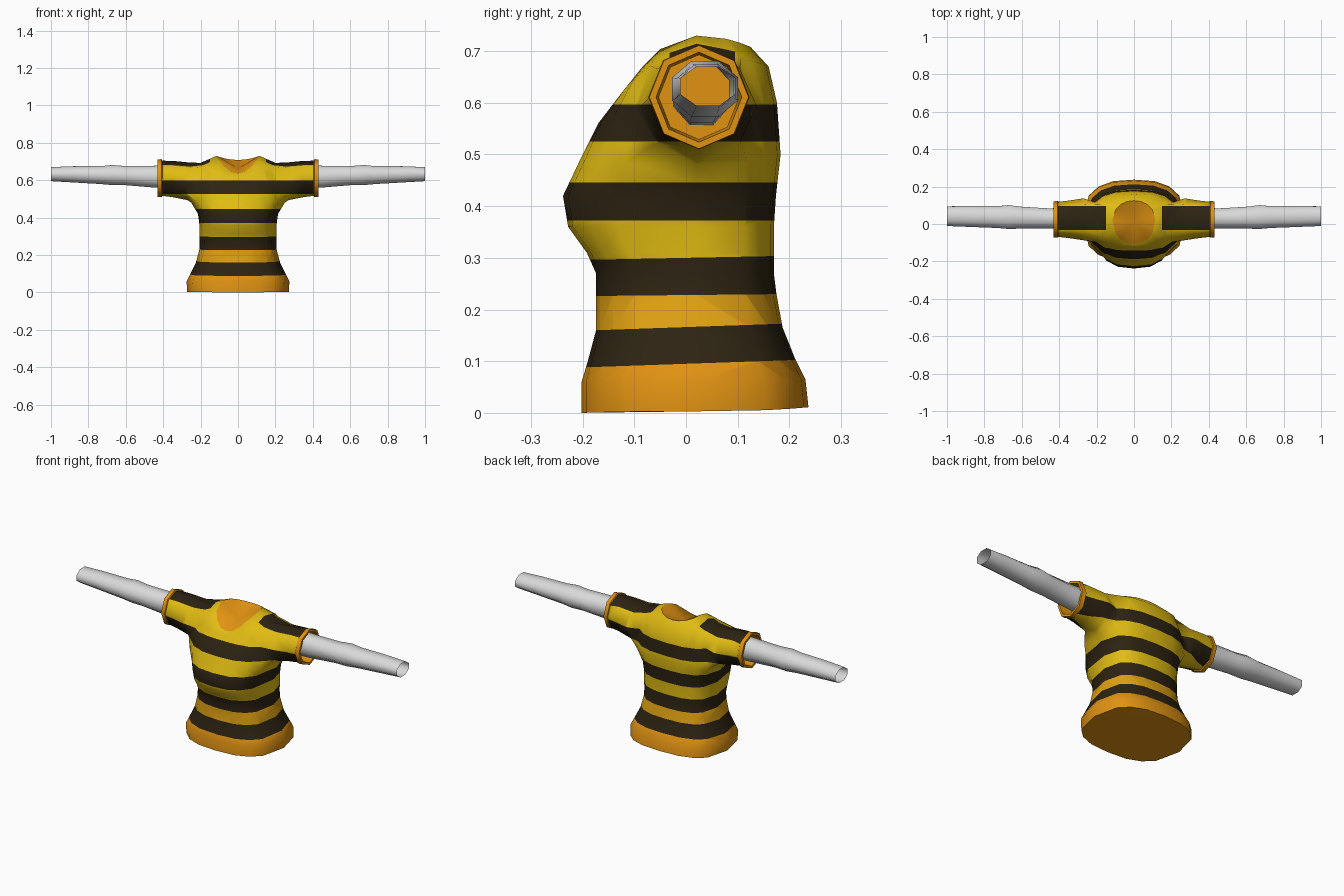
import bpy, bmesh, math
from mathutils import Vector

if "Cube" in bpy.data.objects:
    bpy.data.objects.remove(bpy.data.objects["Cube"])


def material(name, rgb):
    m = bpy.data.materials.new(name)
    m.diffuse_color = (*rgb, 1)
    m.use_nodes = True
    m.node_tree.nodes["Principled BSDF"].inputs["Base Color"].default_value = m.diffuse_color
    return m


YELLOW, ORANGE, AMBER, DARK = range(4)
shirt_mats = [material("yellow", (0.75, 0.50, 0.006)),
              material("orange", (0.75, 0.29, 0.006)),
              material("amber", (0.75, 0.36, 0.006)),
              material("dark_brown", (0.026, 0.017, 0.006))]
arm_mat = material("light_grey", (0.70, 0.70, 0.70))


def finish(bm, name, mats, angle):
    me = bpy.data.meshes.new(name)
    bm.to_mesh(me)
    bm.free()
    ob = bpy.data.objects.new(name, me)
    bpy.context.collection.objects.link(ob)
    for m in mats:
        me.materials.append(m)
    bpy.ops.object.select_all(action='DESELECT')
    ob.select_set(True)
    bpy.context.view_layer.objects.active = ob
    bpy.ops.object.shade_smooth_by_angle(angle=math.radians(angle))
    return ob


def bridge(bm, a, b, mat=0):
    n = len(a)
    for i in range(n):
        f = bm.faces.new((a[i], a[(i + 1) % n], b[(i + 1) % n], b[i]))
        f.material_index = mat


# Torso rings: z at front, side and back, half width, front y, back y
RINGS = [(0.0, 0.003, 0.011, 0.272, -0.202, 0.237),
         (0.06, 0.06, 0.065, 0.275, -0.202, 0.231),
         (0.10, 0.10, 0.105, 0.255, -0.190, 0.211),
         (0.16, 0.16, 0.165, 0.225, -0.174, 0.187),
         (0.23, 0.23, 0.23, 0.206, -0.174, 0.175),
         (0.27, 0.27, 0.27, 0.205, -0.174, 0.170),
         (0.31, 0.31, 0.31, 0.207, -0.192, 0.170),
         (0.36, 0.36, 0.36, 0.206, -0.228, 0.170),
         (0.42, 0.42, 0.42, 0.214, -0.238, 0.174),
         (0.50, 0.48, 0.50, 0.250, -0.200, 0.183),
         (0.56, 0.60, 0.60, 0.235, -0.170, 0.176),
         (0.62, 0.692, 0.67, 0.200, -0.124, 0.160),
         (0.637, 0.73, 0.708, 0.115, -0.108, 0.125)]
QUARTER = [0, 32, 52, 72]
ANGLES = QUARTER + [90] + [180 - a for a in QUARTER[::-1]]
ANGLES += [a + 180 for a in ANGLES[1:-1]]
CY = 0.02


def spow(v, p=0.76):
    return math.copysign(abs(v) ** p, v)


bm = bmesh.new()
rings = []
for zf, zs, zb, hx, yf, yb in RINGS:
    ring = []
    for a in ANGLES:
        c, s = math.cos(math.radians(a)), math.sin(math.radians(a))
        if abs(c) < 1e-6:
            c = 0
        if abs(s) < 1e-6:
            s = 0
        p = 0.95 if hx < 0.12 else 0.76
        y = CY + spow(s, p) * ((yb - CY) if s > 0 else (CY - yf))
        z = zs + ((zb if s > 0 else zf) - zs) * s * s
        ring.append(bm.verts.new((hx * spow(c, p), y, z)))
    rings.append(ring)

# Torso skin, leaving an eight-sided arm hole on each side
N = len(ANGLES)
A, B, C = 9, 10, 11
for r in range(len(rings) - 1):
    for i in range(N):
        if r in (A, B) and i in (N - 1, 0, 7, 8):
            continue
        j = (i + 1) % N
        bm.faces.new((rings[r][i], rings[r][j], rings[r + 1][j], rings[r + 1][i]))

# Hem underside and dished neck
bm.faces.new(rings[0]).material_index = ORANGE
dish = bm.verts.new((0, 0.01, 0.662))
for i in range(N):
    f = bm.faces.new((rings[-1][i], rings[-1][(i + 1) % N], dish))
    f.material_index = ORANGE

# Sleeves: x, centre z, y radius, z radius, colour of the strip leading there
SLEEVE = [(0.27, 0.594, 0.112, 0.101, YELLOW),
          (0.35, 0.606, 0.100, 0.097, YELLOW),
          (0.405, 0.610, 0.094, 0.094, YELLOW),
          (0.408, 0.611, 0.098, 0.101, ORANGE),
          (0.43, 0.611, 0.096, 0.100, ORANGE),
          (0.43, 0.611, 0.083, 0.087, ORANGE),
          (0.36, 0.611, 0.078, 0.082, ORANGE)]
for side, mid, back, front in ((1, 0, 1, N - 1), (-1, 8, 7, 9)):
    prev = [rings[C][mid], rings[C][back], rings[B][back], rings[A][back],
            rings[A][mid], rings[A][front], rings[B][front], rings[C][front]]
    for x, cz, ry, rz, mat in SLEEVE:
        cur = [bm.verts.new((side * x, 0.025 + ry * math.sin(k * math.pi / 4),
                             cz + rz * math.cos(k * math.pi / 4))) for k in range(8)]
        bridge(bm, prev, cur, mat)
        prev = cur
    bm.faces.new(prev).material_index = ORANGE

bmesh.ops.delete(bm, geom=[v for v in bm.verts if not v.link_faces], context='VERTS')
bmesh.ops.recalc_face_normals(bm, faces=bm.faces[:])
bmesh.ops.triangulate(bm, faces=bm.faces[:])


def cut(co, no, test):
    faces = [f for f in bm.faces if f.material_index == YELLOW and test(f)]
    geom = set(faces)
    for f in faces:
        geom.update(f.verts)
        geom.update(f.edges)
    bmesh.ops.bisect_plane(bm, geom=list(geom), dist=1e-5, plane_co=co, plane_no=no)


# Stripe edges: height and slope towards the back
STRIPES = [(0.095, 0.035), (0.166, 0.035), (0.228, 0.01), (0.30, 0.02),
           (0.372, 0.0), (0.446, 0.0), (0.525, 0.0), (0.597, 0.0)]
for z, slope in STRIPES:
    cut((0, 0, z), Vector((0, -slope, 1)).normalized(), lambda f: True)


# Shoulder patch edges
def on_top(f):
    return f.calc_center_median().z > 0.6 and f.normal.z > 0.2


bm.normal_update()
for co, no in (((0.15, 0, 0), (1, 0, 0)), ((-0.15, 0, 0), (1, 0, 0)),
               ((0, -0.032, 0), (0, 1, 0)), ((0, 0.095, 0), (0, 1, 0))):
    cut(co, no, on_top)
bm.normal_update()

# Colour the bands by height and the patches by position
for f in bm.faces:
    if f.material_index != YELLOW:
        continue
    c = f.calc_center_median()
    band = sum(c.z > z + slope * c.y for z, slope in STRIPES)
    patch = abs(c.x) > 0.15 and -0.032 < c.y < 0.095 and on_top(f)
    if band % 2 or patch:
        f.material_index = DARK
    elif band == 0:
        f.material_index = ORANGE
    elif band == 2:
        f.material_index = AMBER
finish(bm, "striped_shirt", shirt_mats, 52)

# Arms: open tubes, x, centre y, centre z, y radius, z radius
ARM = [(0.37, 0.030, 0.618, 0.060, 0.063),
       (0.46, 0.030, 0.619, 0.058, 0.060),
       (0.60, 0.034, 0.624, 0.063, 0.053),
       (0.67, 0.037, 0.627, 0.069, 0.056),
       (0.73, 0.037, 0.627, 0.063, 0.050),
       (0.88, 0.040, 0.631, 0.060, 0.045),
       (1.00, 0.042, 0.632, 0.057, 0.039)]
for side, name in ((1, "right_arm"), (-1, "left_arm")):
    bm = bmesh.new()
    prev = None
    for x, cy, cz, ry, rz in ARM:
        cur = [bm.verts.new((side * x, cy + ry * math.sin(k * math.tau / 8 + 0.39),
                             cz + rz * 1.04 * math.cos(k * math.tau / 8 + 0.39)))
               for k in range(8)]
        if prev:
            loop = (prev, cur) if side < 0 else (cur, prev)
            bridge(bm, *loop)
        prev = cur
    # Point the skin outwards
    bm.normal_update()
    f = next(iter(bm.faces))
    c = f.calc_center_median()
    if f.normal.dot(Vector((0, c.y - ARM[0][1], c.z - ARM[0][2]))) < 0:
        bmesh.ops.reverse_faces(bm, faces=bm.faces[:])
    finish(bm, name, [arm_mat], 60)
